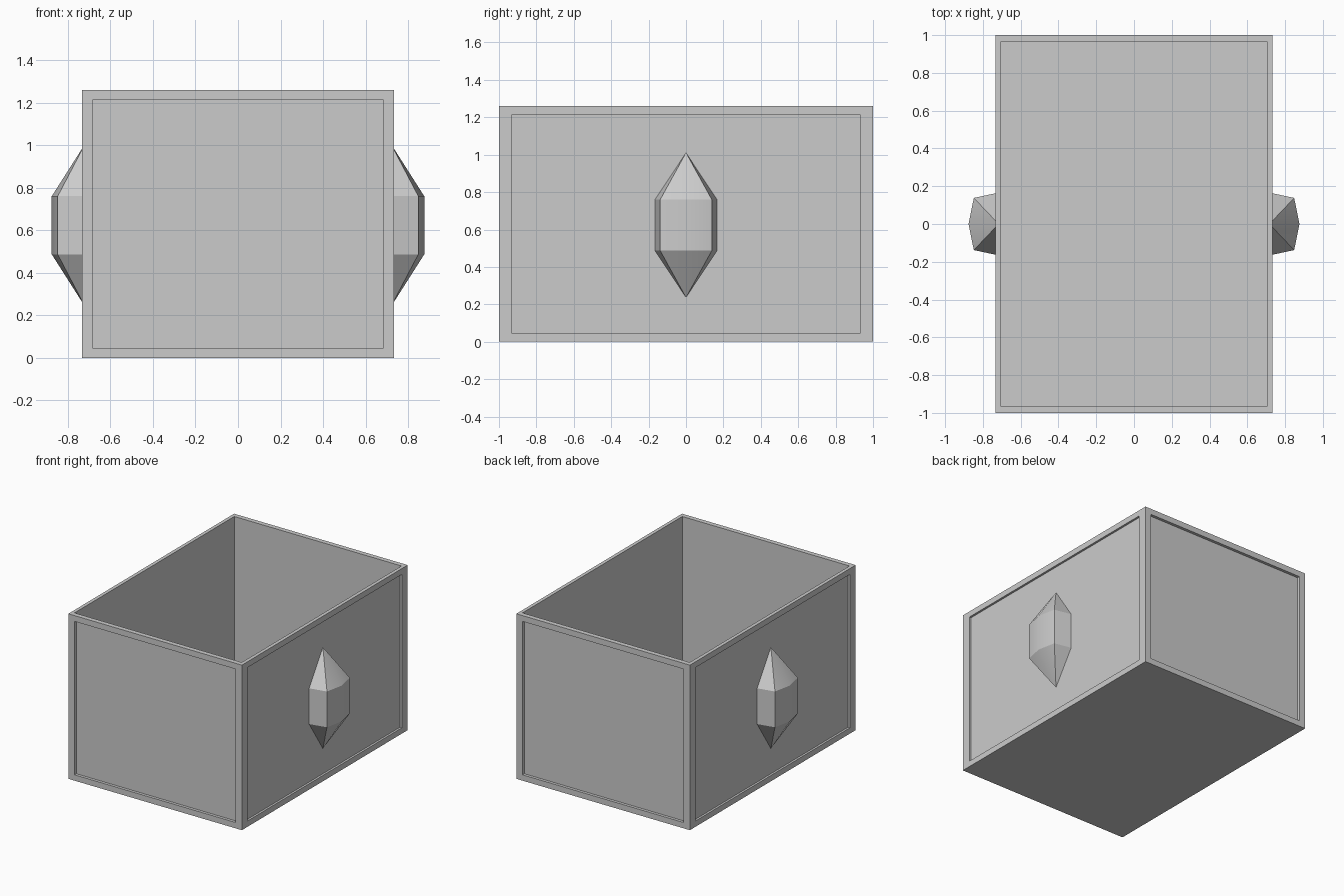
import bpy, bmesh
from mathutils import Vector

if "Cube" in bpy.data.objects:
    bpy.data.objects.remove(bpy.data.objects["Cube"])

SIZE = Vector((1.466, 2.0, 1.26))   # outer box size
RECESS = 0.011                      # panel recess as a fraction of box size


def add_object(name, bm):
    bmesh.ops.recalc_face_normals(bm, faces=bm.faces)
    mesh = bpy.data.meshes.new(name)
    bm.to_mesh(mesh)
    bm.free()
    obj = bpy.data.objects.new(name, mesh)
    bpy.context.collection.objects.link(obj)
    return obj


def sink(bm, face, border, depth):
    """Inset a face, then push it straight inward with vertical sides."""
    normal = face.normal.copy()
    bmesh.ops.inset_region(bm, faces=[face], thickness=border)
    new = bmesh.ops.extrude_discrete_faces(bm, faces=[face])["faces"][0]
    bmesh.ops.translate(bm, verts=new.verts, vec=-normal * depth)


# Open box: unit cube with recessed side panels and a hollow top
bm = bmesh.new()
bmesh.ops.create_cube(bm, size=1)
bm.normal_update()
sides = [f for f in bm.faces if abs(f.normal.z) < 0.5]
top = next(f for f in bm.faces if f.normal.z > 0.5)
for f in sides:
    sink(bm, f, 0.05, RECESS)
sink(bm, top, 0.026, 0.955)
bmesh.ops.scale(bm, vec=SIZE, verts=bm.verts)
bmesh.ops.translate(bm, vec=(0, 0, SIZE.z / 2), verts=bm.verts)
add_object("box", bm)

# Faceted handles: half-ring section between two pointed ends
panel_x = SIZE.x * (0.5 - RECESS)
section = [(panel_x, -0.166), (0.848, -0.138), (0.876, 0), (0.848, 0.138), (panel_x, 0.166)]
bm = bmesh.new()
low, high = [[bm.verts.new((x, y, z)) for x, y in section] for z in (0.487, 0.76)]
bottom_tip = bm.verts.new((panel_x, 0, 0.237))
top_tip = bm.verts.new((panel_x, 0, 1.01))
for i in range(len(section) - 1):
    bm.faces.new((low[i], low[i + 1], high[i + 1], high[i]))
    bm.faces.new((high[i], high[i + 1], top_tip))
    bm.faces.new((low[i + 1], low[i], bottom_tip))
bm.faces.new((bottom_tip, low[0], high[0], top_tip, high[-1], low[-1]))
handles = add_object("handles", bm)
bpy.context.view_layer.objects.active = handles
handles.select_set(True)
bpy.ops.object.shade_smooth_by_angle()
mirror = handles.modifiers.new("mirror", 'MIRROR')
mirror.use_axis[0] = True
